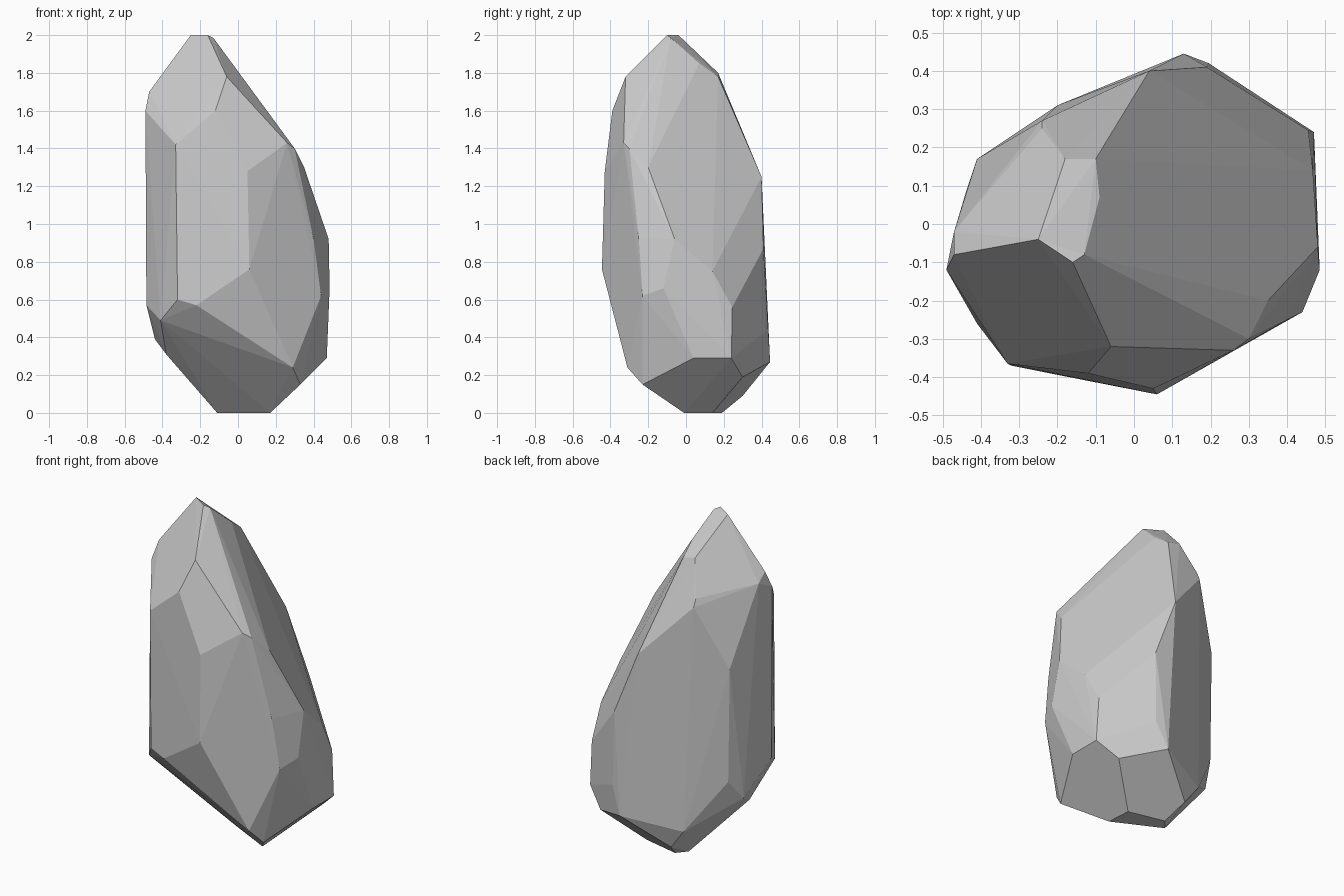
import bpy, bmesh
from math import radians

# corner points of the boulder, grouped by level
peak = [(-.25, -.04, 2), (-.16, -.10, 2), (-.13, -.08, 1.985), (-.09, .07, 1.85),
        (-.10, .17, 1.78), (-.18, .17, 1.80), (-.06, -.32, 1.78), (.08, -.18, 1.70)]
shoulder = [(-.47, -.08, 1.70), (-.47, -.02, 1.65), (-.49, -.12, 1.60), (-.12, -.39, 1.60),
            (-.24, .25, 1.60), (-.24, .27, 1.555), (-.33, -.365, 1.42), (.26, -.33, 1.43),
            (.30, -.30, 1.40), (.35, -.20, 1.30), (.05, -.43, 1.28), (.04, .40, 1.25),
            (-.41, .17, 1.19)]
waist = [(.48, -.06, .92), (.40, -.25, .92), (.19, .41, .87), (.06, -.445, .76),
         (.467, .14, .75), (.485, -.12, .66), (.44, -.23, .62), (-.32, -.37, .60),
         (-.22, -.39, .57), (-.485, -.12, .57), (.455, .245, .56), (-.40, .17, .51),
         (-.41, -.26, .49), (.195, .42, .43)]
foot = [(-.44, .08, .39), (-.38, -.06, .31), (.47, .24, .29), (.47, .04, .29),
        (.13, .445, .27), (.29, -.31, .24), (-.20, .31, .21), (.36, .30, .19),
        (.33, -.23, .15), (-.11, .30, .09), (.17, -.01, 0), (.16, .14, 0),
        (-.11, .13, 0), (-.06, .19, 0)]

# faceted boulder: hull around the corners
bm = bmesh.new()
for level in (peak, shoulder, waist, foot):
    for p in level:
        bm.verts.new(p)
bmesh.ops.convex_hull(bm, input=bm.verts)
bmesh.ops.delete(bm, geom=[v for v in bm.verts if not v.link_faces], context='VERTS')
bmesh.ops.dissolve_limit(bm, angle_limit=radians(2), verts=bm.verts, edges=bm.edges)
bmesh.ops.recalc_face_normals(bm, faces=bm.faces)

mesh = bpy.data.meshes.new("boulder")
bm.to_mesh(mesh)
bm.free()
rock = bpy.data.objects.new("boulder", mesh)
bpy.context.collection.objects.link(rock)
